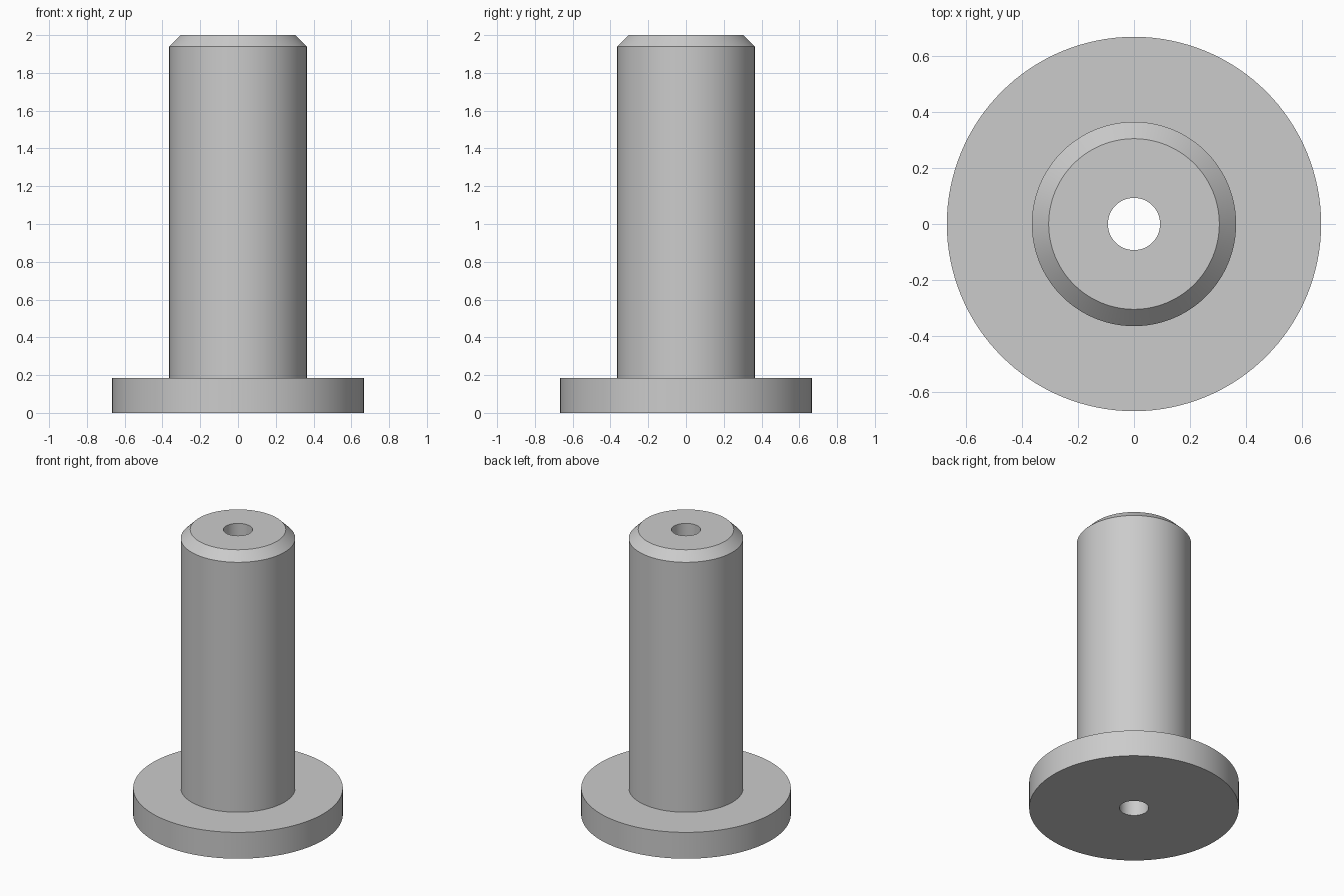
import bpy
import bmesh
import math

cube = bpy.data.objects.get("Cube")
if cube:
    bpy.data.objects.remove(cube, do_unlink=True)

SEGMENTS = 128
BORE, SHAFT, TIP, FLANGE = 0.093, 0.364, 0.304, 0.667
FLANGE_TOP, CHAMFER_START, HEIGHT = 0.185, 1.94, 2.0

# Plain grey material
grey = bpy.data.materials.new("plain grey")
grey.use_nodes = True
colour = (0.6, 0.6, 0.6, 1)
grey.diffuse_color = colour
grey.node_tree.nodes["Principled BSDF"].inputs["Base Color"].default_value = colour


def lathe(name, profile, material):
    """Revolve a closed (radius, height) profile around the z axis."""
    bm = bmesh.new()
    rings = []
    for i in range(SEGMENTS):
        a = math.tau * i / SEGMENTS
        rings.append([bm.verts.new((r * math.cos(a), r * math.sin(a), z))
                      for r, z in profile])
    count = len(profile)
    for i in range(SEGMENTS):
        here, there = rings[i], rings[(i + 1) % SEGMENTS]
        for j in range(count):
            k = (j + 1) % count
            bm.faces.new((here[j], there[j], there[k], here[k]))
    bmesh.ops.recalc_face_normals(bm, faces=bm.faces)
    mesh = bpy.data.meshes.new(name)
    bm.to_mesh(mesh)
    bm.free()
    mesh.materials.append(material)
    obj = bpy.data.objects.new(name, mesh)
    bpy.context.collection.objects.link(obj)
    bpy.ops.object.select_all(action="DESELECT")
    obj.select_set(True)
    bpy.context.view_layer.objects.active = obj
    bpy.ops.object.shade_smooth_by_angle(angle=math.radians(30))
    return obj


# Flanged bushing: wide base, chamfered shaft and a bore right through
lathe("flanged_bushing", [
    (BORE, 0), (FLANGE, 0), (FLANGE, FLANGE_TOP), (SHAFT, FLANGE_TOP),
    (SHAFT, CHAMFER_START), (TIP, HEIGHT), (BORE, HEIGHT),
], grey)
